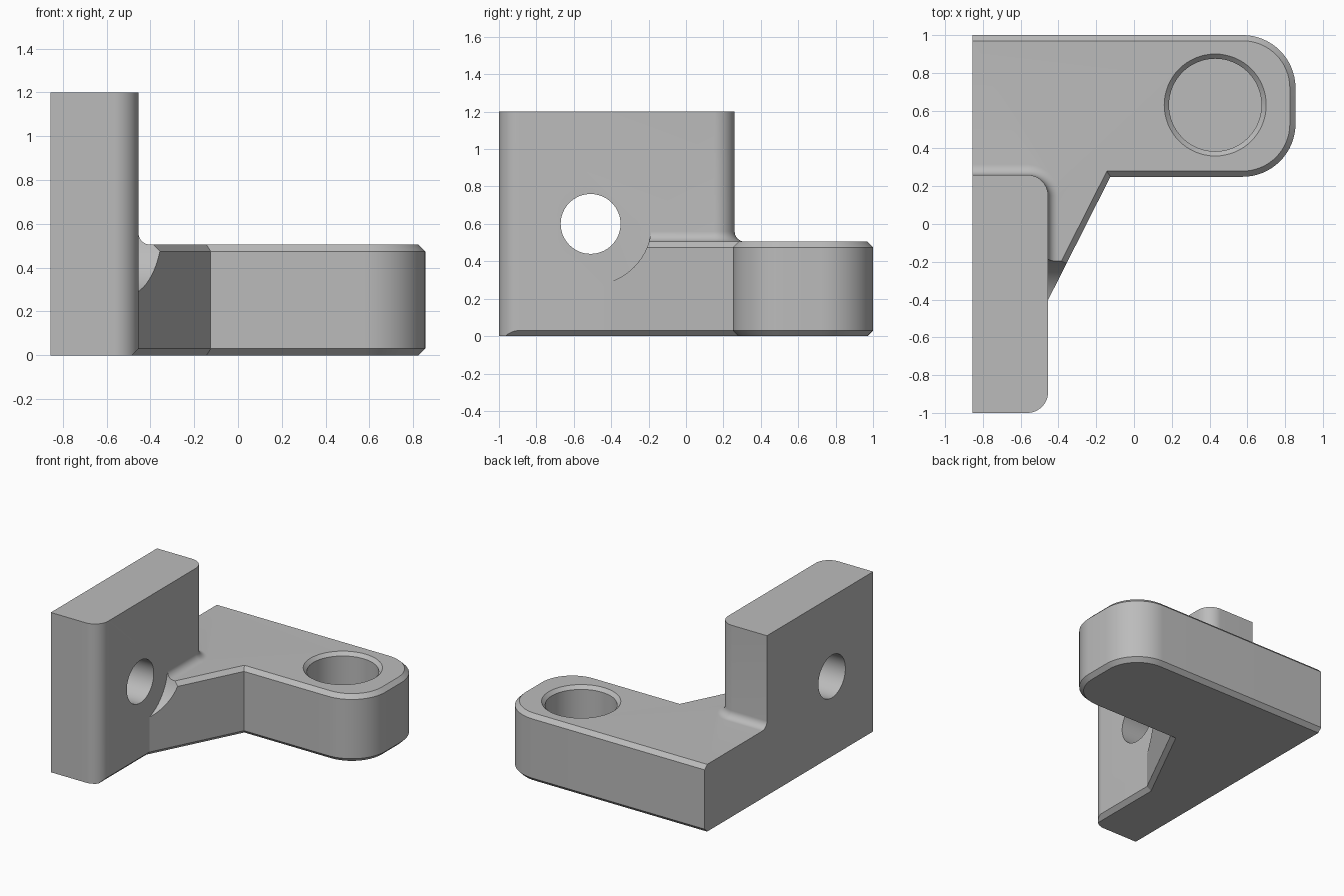
import bpy, bmesh
from math import sin, cos, pi, radians
from mathutils import Vector

cube = bpy.data.objects.get("Cube")
if cube:
    bpy.data.objects.remove(cube, do_unlink=True)

LEFT, WALL, RIGHT = -0.855, -0.455, 0.855   # x of outer face, inner face, round end
TOP, HEIGHT, CH = 0.505, 1.2, 0.03          # plate top, upright top, chamfer


def arc(cx, cy, r, start, end, n=16):
    angles = [radians(start + (end - start) * i / n) for i in range(n + 1)]
    return [(cx + r * cos(a), cy + r * sin(a)) for a in angles]


def at_z(points, z):
    return [(x, y, z) for x, y in points]


def loft(name, rings):
    """Closed solid through rings of equal point count."""
    bm = bmesh.new()
    loops = [[bm.verts.new(p) for p in ring] for ring in rings]
    bm.faces.new(loops[0])
    bm.faces.new(loops[-1])
    for a, b in zip(loops, loops[1:]):
        for i in range(len(a)):
            j = (i + 1) % len(a)
            bm.faces.new((a[i], a[j], b[j], b[i]))
    bmesh.ops.recalc_face_normals(bm, faces=bm.faces)
    mesh = bpy.data.meshes.new(name)
    bm.to_mesh(mesh)
    bm.free()
    ob = bpy.data.objects.new(name, mesh)
    bpy.context.collection.objects.link(ob)
    return ob


def combine(target, tool, operation):
    mod = target.modifiers.new("combine", "BOOLEAN")
    mod.operation, mod.solver, mod.object = operation, "EXACT", tool
    bpy.context.view_layer.objects.active = target
    bpy.ops.object.modifier_apply(modifier=mod.name)
    bpy.data.objects.remove(tool, do_unlink=True)


def inset(points, widths):
    """Move edge i (point i to i+1) of a counter-clockwise outline inward by widths[i]."""
    result = []
    for i, p in enumerate(points):
        p, before, after = Vector(p), Vector(points[i - 1]), Vector(points[(i + 1) % len(points)])
        d1, d2 = (p - before).normalized(), (after - p).normalized()
        n1, n2 = Vector((-d1.y, d1.x)), Vector((-d2.y, d2.x))
        w1, w2 = widths[i - 1], widths[i]
        det = n1.x * n2.y - n1.y * n2.x
        result.append((p.x + (w1 * n2.y - w2 * n1.y) / det,
                       p.y + (n1.x * w2 - n2.x * w1) / det))
    return result


def x_cylinder(name, r, x0, x1, y=-0.51, z=0.6):
    circle = arc(y, z, r, 0, 360, 64)[:-1]
    return loft(name, [[(x, a, b) for a, b in circle] for x in (x0, x1)])


# Plate with a round end and a diagonal web running into the upright
R = 0.28
outline = [(LEFT, -0.6), (-0.555, -0.6), (-0.125, 0.25)]
outline += arc(RIGHT - R, 0.25 + R, R, -90, 0)
outline += arc(RIGHT - R, 1 - R, R, 0, 90)
outline.append((LEFT, 1))
widths = [CH] * len(outline)
widths[0] = widths[-1] = 0
small = inset(outline, widths)
bracket = loft("bracket", [at_z(small, 0), at_z(outline, CH),
                           at_z(outline, TOP - CH), at_z(small, TOP)])

# Concave fillet skirt at the foot of the upright
F, C = 0.055, 0.11


def skirt_ring(grow, z):
    pts = [(LEFT, -0.5), (WALL + grow, -0.5)]
    pts += arc(WALL - C, 0.26 - C, C + grow, 0, 90)
    return at_z(pts + [(LEFT, 0.26 + grow)], z)


rings = [skirt_ring(F, TOP - 0.02)]
for k in range(9):
    a = k / 8 * pi / 2
    rings.append(skirt_ring(F * (1 - sin(a)), TOP + F * (1 - cos(a))))
rings.append(skirt_ring(-0.02, TOP + F + 0.02))
combine(bracket, loft("fillet_skirt", rings), "UNION")

# Round clearance scooped out of the web in front of the bolt hole
combine(bracket, x_cylinder("clearance", 0.327, WALL - 0.015, 0.2), "DIFFERENCE")

# Upright with two rounded corners and a chamfered bottom edge
section = [(LEFT, -1)] + arc(WALL - C, -1 + C, C, -90, 0)
section += arc(WALL - C, 0.26 - C, C, 0, 90) + [(LEFT, 0.26)]
upright = loft("upright", [at_z(section, 0), at_z(section, HEIGHT)])
wedge = [(WALL - 0.08, -0.05), (WALL + 0.05, -0.05), (WALL + 0.05, 0.08)]
combine(upright, loft("edge_cutter", [[(x, y, z) for x, z in wedge] for y in (-1.1, 0.4)]),
        "DIFFERENCE")
combine(bracket, upright, "UNION")

# Bolt hole through the upright
combine(bracket, x_cylinder("bolt_hole", 0.16, -1, -0.3), "DIFFERENCE")

# Blind bore with a chamfered rim
profile = [(0.245, 0.1), (0.245, TOP - 0.025), (0.27, TOP), (0.295, TOP + 0.025)]
combine(bracket, loft("bore", [at_z(arc(0.43, 0.63, r, 0, 360, 64)[:-1], z)
                               for r, z in profile]), "DIFFERENCE")

# Grey finish and shading
grey = bpy.data.materials.new("plain grey")
grey.use_nodes = True
colour = (0.5, 0.5, 0.5, 1)
grey.diffuse_color = colour
grey.node_tree.nodes["Principled BSDF"].inputs["Base Color"].default_value = colour
bracket.data.materials.clear()
bracket.data.materials.append(grey)
for face in bracket.data.polygons:
    face.material_index = 0
bpy.ops.object.select_all(action="DESELECT")
bracket.select_set(True)
bpy.context.view_layer.objects.active = bracket
bpy.ops.object.shade_smooth_by_angle(angle=radians(25))
